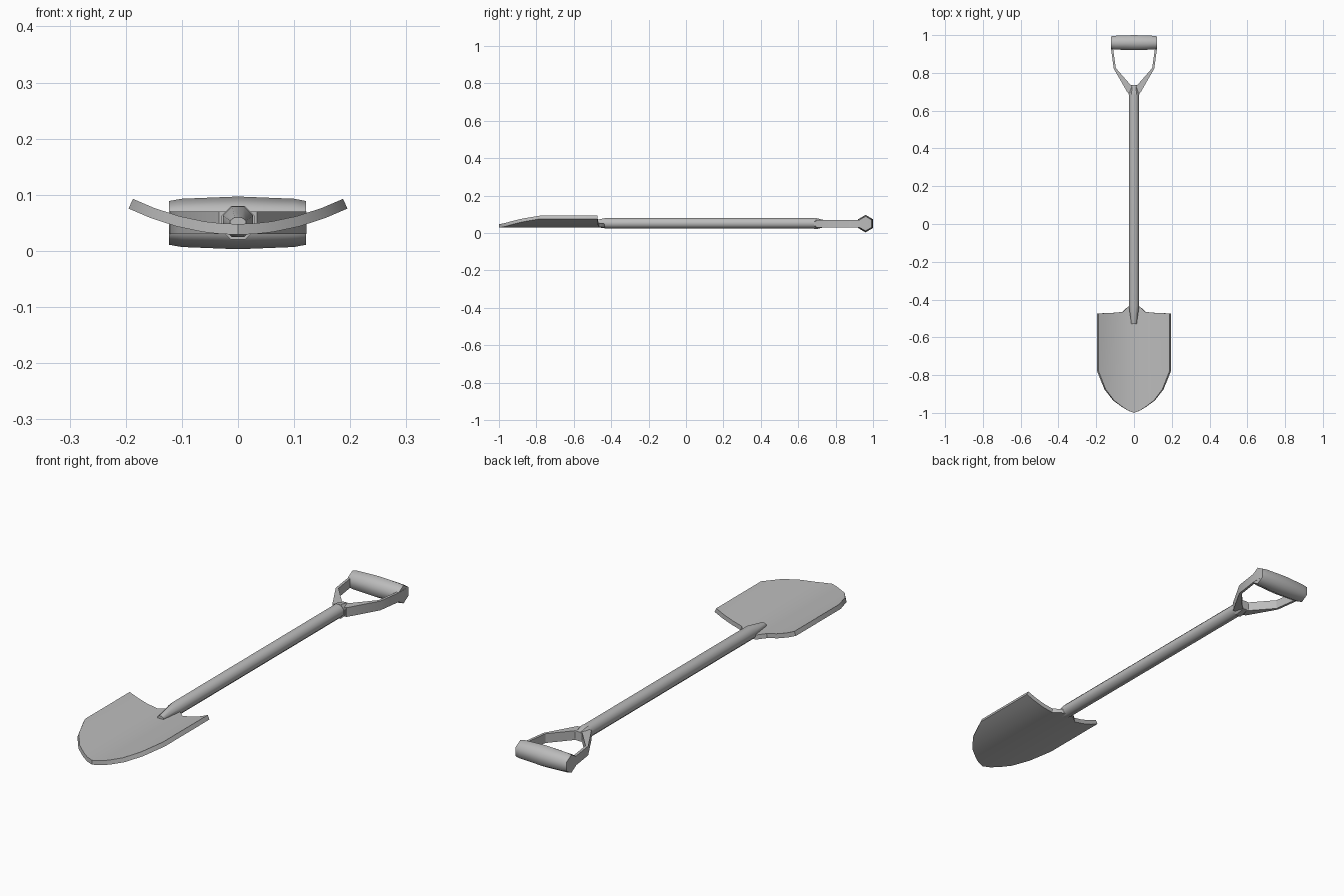
import bpy, bmesh, math
from mathutils import Vector

cube = bpy.data.objects.get("Cube")
if cube:
    bpy.data.objects.remove(cube, do_unlink=True)

grey = bpy.data.materials.new("plain grey")
grey.use_nodes = True
colour = (0.5, 0.5, 0.5, 1)
grey.diffuse_color = colour
grey.node_tree.nodes["Principled BSDF"].inputs["Base Color"].default_value = colour

MID = 0.05  # height of the shovel's centre line


def loft(name, rings, angle):
    """Skin a list of equal-sized rings and cap both ends."""
    bm = bmesh.new()
    loops = [[bm.verts.new(p) for p in ring] for ring in rings]
    n = len(loops[0])
    for a, b in zip(loops, loops[1:]):
        for i in range(n):
            j = (i + 1) % n
            bm.faces.new((a[i], a[j], b[j], b[i]))
    bm.faces.new(loops[0])
    bm.faces.new(loops[-1])
    bmesh.ops.recalc_face_normals(bm, faces=bm.faces)
    mesh = bpy.data.meshes.new(name)
    bm.to_mesh(mesh)
    bm.free()
    mesh.materials.append(grey)
    ob = bpy.data.objects.new(name, mesh)
    bpy.context.collection.objects.link(ob)
    bpy.ops.object.select_all(action="DESELECT")
    ob.select_set(True)
    bpy.context.view_layer.objects.active = ob
    bpy.ops.object.shade_smooth_by_angle(angle=math.radians(angle))
    return ob


def mirrored(half):
    """Stations listed from the middle outward, repeated on the -x side."""
    other = [tuple((-p[0], p[1]) for p in s) for s in half[:0:-1]]
    return other + half


def round_ring(y, rx, rz, z=MID, sides=8):
    turn = math.pi / sides
    k = 1 / math.cos(turn)
    return [(k * rx * math.cos(2 * turn * i + turn), y,
             z + k * rz * math.sin(2 * turn * i + turn)) for i in range(sides)]


# Blade: a dished plate with a pointed tip and a raised tongue at the back
def blade_ring(front, back):
    def top(p):
        return Vector((p[0], p[1], 0.048 + 1.28 * p[0] ** 2))

    def under(p):
        normal = Vector((-2.56 * p[0], 0, 1)).normalized()
        return top(p) - 0.019 * normal
    return [top(front), top(back), under(back), under(front)]


blade = mirrored([
    ((0, -1.0), (0, -0.43)),
    ((0.03, -0.988), (0.03, -0.437)),
    ((0.06, -0.969), (0.06, -0.466)),
    ((0.105, -0.935), (0.105, -0.47)),
    ((0.15, -0.875), (0.15, -0.472)),
    ((0.187, -0.78), (0.187, -0.474)),
])
loft("blade", [blade_ring(*s) for s in blade], 35)

# Shaft: round pole, tapered where it meets the blade
loft("shaft", [
    round_ring(-0.53, 0.014, 0.01, 0.05),
    round_ring(-0.435, 0.027, 0.027, 0.052),
    round_ring(0.70, 0.027, 0.027, 0.052),
], 50)

# Yoke socket and the forked arms
loft("yoke_socket", [
    round_ring(0.685, 0.03, 0.03),
    round_ring(0.70, 0.03, 0.029),
    round_ring(0.735, 0.022, 0.02),
], 30)

yoke = mirrored([
    ((0, 0.69), (0, 0.73)),
    ((0.034, 0.695), (0.017, 0.735)),
    ((0.107, 0.822), (0.096, 0.825)),
    ((0.122, 0.93), (0.111, 0.93)),
    ((0.122, 0.975), (0.111, 0.975)),
])
loft("yoke_arms", [[(p[0], p[1], MID + s * 0.02)
                    for p, s in ((o, 1), (i, 1), (i, -1), (o, -1))]
                   for o, i in yoke], 30)

# Grip: six-sided barrel with its corners up and down
grip = []
for x, r in ((-0.123, 0.039), (-0.1, 0.043), (0, 0.047), (0.1, 0.043), (0.121, 0.039)):
    grip.append([(x, 0.96 + 0.98 * r * math.sin(i * math.pi / 3),
                  MID + r * math.cos(i * math.pi / 3)) for i in range(6)])
loft("grip", grip, 65)
